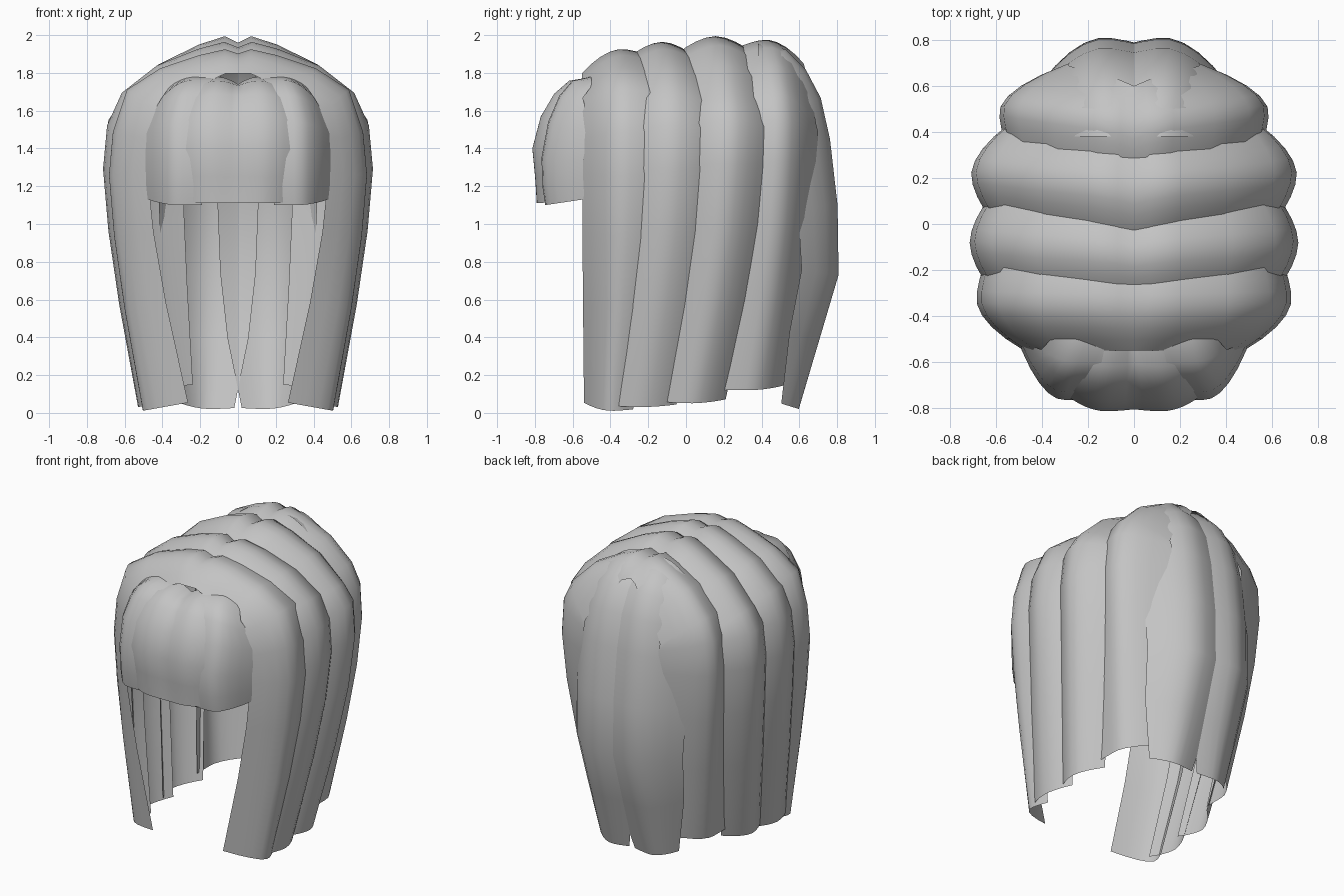
import bpy
import bmesh
from mathutils import Vector

cube = bpy.data.objects.get("Cube")
if cube:
    bpy.data.objects.remove(cube, do_unlink=True)

GREY = (0.55, 0.55, 0.55, 1)
hair_grey = bpy.data.materials.new("hair_grey")
hair_grey.use_nodes = True
hair_grey.diffuse_color = GREY
shader = next(node for node in hair_grey.node_tree.nodes if node.type == "BSDF_PRINCIPLED")
shader.inputs["Base Color"].default_value = GREY

COLUMNS = 8


def blend(values, s):
    """Run from the root value to the middle value, then ease into the tip value."""
    root, middle, tip = values
    if s < 0.5:
        return root + (middle - root) * 2 * s
    return middle + (tip - middle) * (2 * s - 1) ** 3


def arch(width, top, bottom, steep):
    """Path of a side lock: from the parting, over the crown and down to the tip."""
    crown = [(0, .985), (.1, 1), (.3, .98), (.6, .935), (.86, .86)]
    fall = [(.97, .77), (1, .65), (.96, .48), (.88, .28), (.74, 0)]
    shape = [(across, 1 - (1 - height) * steep) for across, height in crown] + fall
    return [(width * across, bottom + (top - bottom) * height) for across, height in shape]


def curl(depth, distance):
    """Amount by which a strip bends inwards near one of its edges."""
    return depth * max(0, 1 - distance / 0.6) ** 2


def sideways(out, along, height):
    return Vector((out, along, height))


def backwards(out, along, height):
    return Vector((along, out, height))


def forwards(out, along, height):
    return Vector((along, -out, height))


def lock(name, place, path, first_edge, second_edge, first_tuck, second_tuck):
    """Sweep a strip with curled edges along a path and mirror it across the parting."""
    bm = bmesh.new()
    grid, facing = [], []
    last = len(path) - 1
    for i, (out, height) in enumerate(path):
        s = i / last
        before, after = path[max(i - 1, 0)], path[min(i + 1, last)]
        run, rise = Vector((after[0] - before[0], after[1] - before[1])).normalized()
        if i == 0:
            run, rise = 1, 0
        start, end = blend(first_edge, s), blend(second_edge, s)
        row = []
        for column in range(COLUMNS + 1):
            t = column / COLUMNS
            depth = curl(blend(first_tuck, s), t) + curl(blend(second_tuck, s), 1 - t)
            row.append(bm.verts.new(place(
                out + rise * depth, start + (end - start) * t, height - run * depth)))
        grid.append(row)
        facing.append(place(-rise, 0, run))

    for upper, lower in zip(grid, grid[1:]):
        for j in range(COLUMNS):
            face = bm.faces.new((upper[j], upper[j + 1], lower[j + 1], lower[j]))
            face.smooth = True

    # Turn the strip so that its outside faces away from the head
    bm.normal_update()
    bm.faces.ensure_lookup_table()
    middle = len(path) // 2
    if bm.faces[middle * COLUMNS + COLUMNS // 2].normal.dot(facing[middle]) < 0:
        bmesh.ops.reverse_faces(bm, faces=bm.faces[:])

    mesh = bpy.data.meshes.new(name)
    bm.to_mesh(mesh)
    bm.free()
    mesh.materials.append(hair_grey)
    strip = bpy.data.objects.new(name, mesh)
    bpy.context.collection.objects.link(strip)
    strip.modifiers.new("Mirror", "MIRROR")


# Side locks, from the face to the back of the head; neighbours overlap
lock("front_side_lock", sideways, arch(width=.69, top=1.93, bottom=.01, steep=.8),
     first_edge=(-.55, -.55, -.54), second_edge=(-.17, -.14, -.28),
     first_tuck=(.11, .21, .25), second_tuck=(.05, .05, .05))

lock("middle_side_lock", sideways, arch(width=.72, top=1.97, bottom=.03, steep=1),
     first_edge=(-.33, -.28, -.42), second_edge=(.05, .13, -.05),
     first_tuck=(.1, .1, .06), second_tuck=(.1, .1, .08))

lock("rear_side_lock", sideways, arch(width=.715, top=2, bottom=.05, steep=1.2),
     first_edge=(-.07, .02, -.14), second_edge=(.34, .44, .21),
     first_tuck=(.1, .1, .06), second_tuck=(.08, .17, .12))

lock("back_corner_lock", sideways, arch(width=.59, top=1.98, bottom=.12, steep=1.1),
     first_edge=(.23, .33, .18), second_edge=(.6, .7, .54),
     first_tuck=(.06, .04, 0), second_tuck=(.08, .3, .2))

# Back locks, crossing at the centre and bending inwards at the nape
lock("back_lock", backwards,
     [(.38, 1.96), (.53, 1.93), (.64, 1.82), (.72, 1.67), (.77, 1.45),
      (.81, 1.1), (.815, .73), (.71, .38), (.6, .02)],
     first_edge=(-.08, -.11, .02), second_edge=(.3, .42, .3),
     first_tuck=(.06, .06, .02), second_tuck=(.12, .22, .1))

# Fringe over the forehead
lock("centre_fringe", forwards,
     [(.5, 1.78), (.62, 1.76), (.7, 1.69), (.77, 1.57), (.815, 1.4), (.8, 1.25), (.79, 1.11)],
     first_edge=(0, 0, 0), second_edge=(.2, .28, .25),
     first_tuck=(.04, .01, 0), second_tuck=(.03, .06, .05))

lock("side_fringe", forwards,
     [(.5, 1.78), (.6, 1.76), (.67, 1.68), (.73, 1.54), (.765, 1.35), (.76, 1.2), (.745, 1.1)],
     first_edge=(.12, .18, .19), second_edge=(.36, .49, .48),
     first_tuck=(0, 0, 0), second_tuck=(.05, .22, .21))
